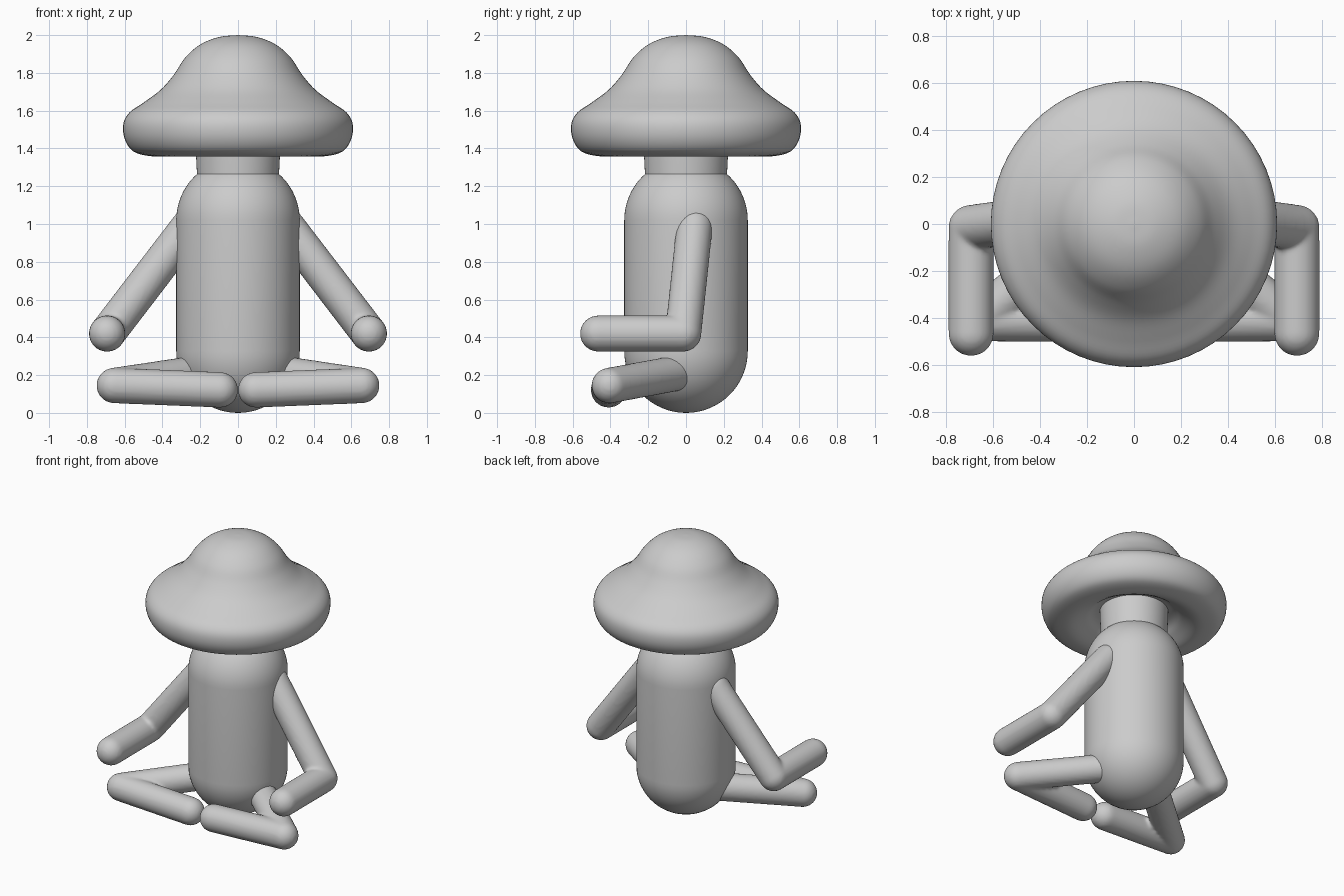
import bpy, bmesh, math
from mathutils import Vector, Matrix

if "Cube" in bpy.data.objects:
    bpy.data.objects.remove(bpy.data.objects["Cube"])


def finish(name, bm):
    mesh = bpy.data.meshes.new(name)
    bm.to_mesh(mesh)
    bm.free()
    for p in mesh.polygons:
        p.use_smooth = True
    ob = bpy.data.objects.new(name, mesh)
    bpy.context.collection.objects.link(ob)
    return ob


def lathe(bm, profile, matrix=Matrix(), n=64):
    """Revolve (radius, z) points, ordered top to bottom, about z."""
    rings = []
    for r, z in profile:
        if r < 1e-5:
            rings.append([bm.verts.new(matrix @ Vector((0, 0, z)))] * n)
        else:
            rings.append([bm.verts.new(matrix @ Vector((
                r * math.cos(2 * math.pi * i / n),
                r * math.sin(2 * math.pi * i / n), z))) for i in range(n)])
    for a, b in zip(rings, rings[1:]):
        for i in range(n):
            j = (i + 1) % n
            bm.faces.new(list(dict.fromkeys((a[i], b[i], b[j], a[j]))))


def capsule_profile(r, z0, z1, steps=12):
    """Profile with round ends centred at z0 and z1."""
    arc = [math.pi / 2 * i / steps for i in range(steps + 1)]
    top = [(r * math.sin(a), z1 + r * math.cos(a)) for a in arc]
    return top + [(x, z0 - (z - z1)) for x, z in reversed(top)]


def smooth_curve(pts, steps=5):
    """Catmull-Rom interpolation of a few profile points."""
    v = [Vector(p) for p in pts]
    v = [2 * v[0] - v[1]] + v + [2 * v[-1] - v[-2]]
    out = []
    for a, b, c, d in zip(v, v[1:], v[2:], v[3:]):
        for k in range(steps):
            t = k / steps
            out.append(0.5 * (2 * b + (c - a) * t + (2 * a - 5 * b + 4 * c - d) * t * t
                              + (3 * b - a - 3 * c + d) * t ** 3))
    out.append(v[-2])
    return [(max(p.x, 0), p.y) for p in out]


def limb(name, joints, r):
    """Round tube through the joints, fused and mirrored to the other side."""
    bm = bmesh.new()
    for a, b in zip(joints, joints[1:]):
        a, b = Vector(a), Vector(b)
        d = b - a
        m = Matrix.Translation(a) @ d.to_track_quat('Z', 'Y').to_matrix().to_4x4()
        lathe(bm, capsule_profile(r, 0, d.length), m, 32)
    ob = finish(name, bm)
    fuse = ob.modifiers.new("fuse", 'REMESH')
    fuse.mode = 'VOXEL'
    fuse.voxel_size = 0.012
    fuse.use_smooth_shade = True
    soften = ob.modifiers.new("soften", 'SMOOTH')
    soften.factor = 0.5
    soften.iterations = 4
    ob.modifiers.new("mirror", 'MIRROR').use_mirror_merge = False


# mushroom cap with a hollow underside
bm = bmesh.new()
cap = [(0, 2.0), (0.1, 1.99), (0.2, 1.95), (0.28, 1.88), (0.34, 1.79), (0.41, 1.71),
       (0.5, 1.643), (0.575, 1.59), (0.607, 1.53), (0.6, 1.45), (0.555, 1.385),
       (0.47, 1.36), (0.4, 1.365), (0.32, 1.405), (0.25, 1.45), (0.12, 1.47), (0, 1.475)]
lathe(bm, smooth_curve(cap))
finish("mushroom_cap", bm)

# neck
bm = bmesh.new()
lathe(bm, [(0.226, 1.47), (0.222, 1.36), (0.216, 1.24)])
finish("neck", bm)

# torso
bm = bmesh.new()
lathe(bm, capsule_profile(0.327, 0.327, 1.02, 16))
finish("torso", bm)

# arms and crossed legs
limb("arms", [(0.26, 0.045, 0.985), (0.693, -0.015, 0.42), (0.693, -0.465, 0.42)], 0.096)
limb("legs", [(0.22, -0.05, 0.21), (0.655, -0.405, 0.145), (0.094, -0.41, 0.122)], 0.094)
